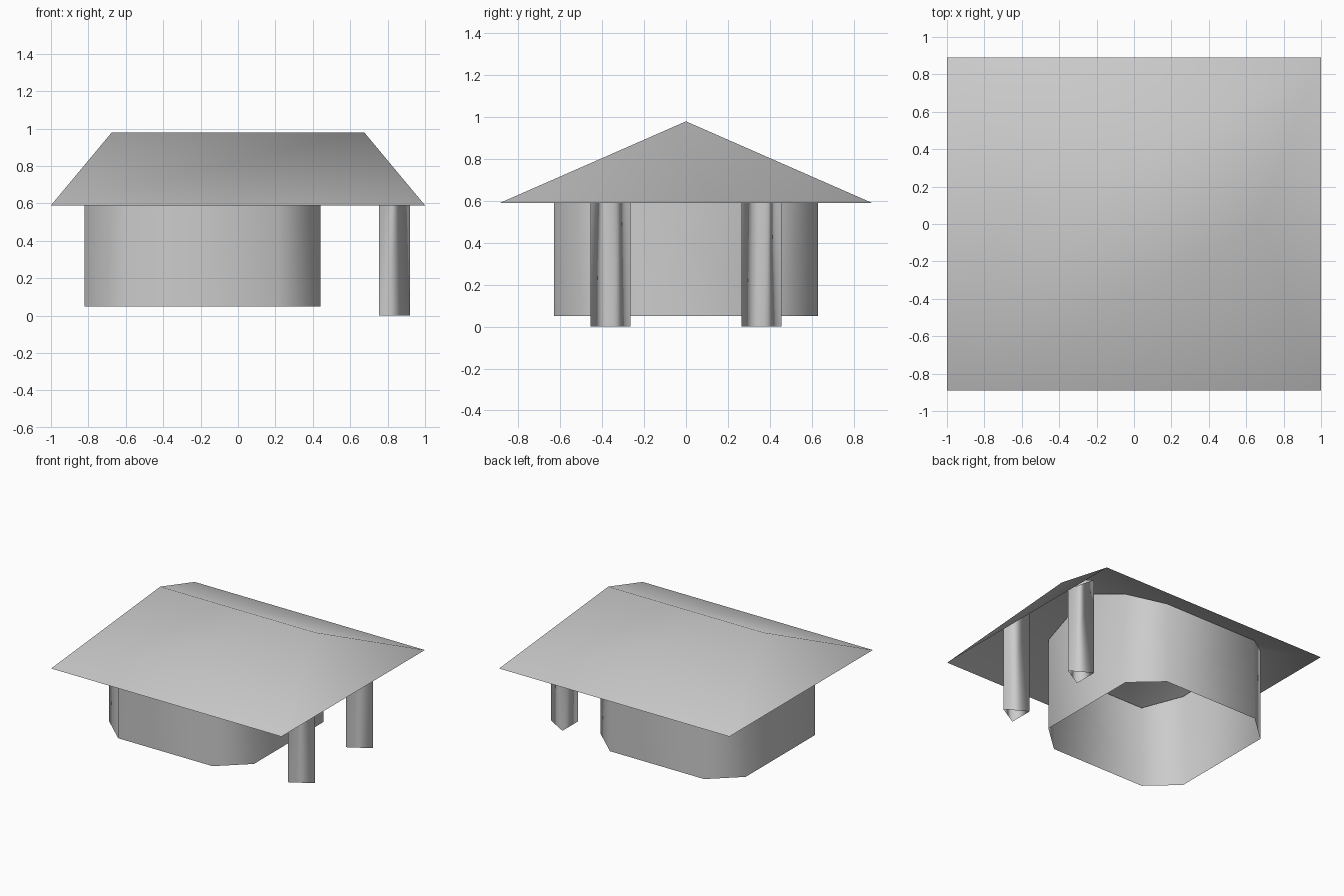
import bpy
import math

old = bpy.data.objects.get("Cube")
if old:
    bpy.data.objects.remove(old, do_unlink=True)

EAVE_X, EAVE_Y, EAVE_Z = 1.0, 0.89, 0.59
RIDGE_X, RIDGE_Z = 0.675, 0.98
RISE = RIDGE_Z - EAVE_Z

grey = bpy.data.materials.new("plain grey")
grey.use_nodes = True
grey.diffuse_color = (0.6, 0.6, 0.6, 1)
grey.node_tree.nodes["Principled BSDF"].inputs["Base Color"].default_value = (0.6, 0.6, 0.6, 1)


def make(name, verts, faces):
    mesh = bpy.data.meshes.new(name)
    mesh.from_pydata(verts, [], faces)
    mesh.materials.append(grey)
    mesh.shade_smooth()
    obj = bpy.data.objects.new(name, mesh)
    bpy.context.collection.objects.link(obj)
    return obj


def roof_height(x, y):
    """Height of the roof underside above a ground point."""
    side = (EAVE_Y - abs(y)) / EAVE_Y
    end = (EAVE_X - abs(x)) / (EAVE_X - RIDGE_X)
    return EAVE_Z + RISE * min(side, end, 1) - 0.01


def wall_ring(name, outline, bottom):
    """Open wall along a counter-clockwise outline, reaching up to the roof."""
    n = len(outline)
    verts = [(x, y, bottom) for x, y in outline]
    verts += [(x, y, roof_height(x, y)) for x, y in outline]
    faces = []
    for i in range(n):
        j = (i + 1) % n
        face = [i, j, n + j]
        (xa, ya), (xb, yb) = outline[i], outline[j]
        # walls that cross under the ridge get a gable point
        if ya * yb < 0 and abs(xa - xb) < 0.001:
            face.append(len(verts))
            verts.append((xa, 0, roof_height(xa, 0)))
        faces.append(face + [n + i])
    return make(name, verts, faces)


# Hipped roof, an open shell
corners = [(-EAVE_X, -EAVE_Y), (EAVE_X, -EAVE_Y), (EAVE_X, EAVE_Y), (-EAVE_X, EAVE_Y)]
verts = [(x, y, EAVE_Z) for x, y in corners]
verts += [(-RIDGE_X, 0, RIDGE_Z), (RIDGE_X, 0, RIDGE_Z)]
make("roof", verts, [(0, 1, 5, 4), (1, 2, 5), (2, 3, 4, 5), (3, 0, 4)])

# House body with cut corners
cx, hx, hy, cut_x, cut_y = -0.19, 0.63, 0.63, 0.22, 0.20
outline = []
for sx, sy in ((1, -1), (1, 1), (-1, 1), (-1, -1)):
    pair = [(cx + sx * (hx - cut_x), sy * hy), (cx + sx * hx, sy * (hy - cut_y))]
    outline += pair if sx * sy < 0 else pair[::-1]
wall_ring("house_walls", outline, 0.05)

# Three-sided porch posts
for name, y in (("front_post", -0.36), ("back_post", 0.36)):
    angles = [math.radians(a) for a in (0, 120, 240)]
    wall_ring(name, [(0.81 + 0.11 * math.cos(a), y + 0.11 * math.sin(a)) for a in angles], 0)
